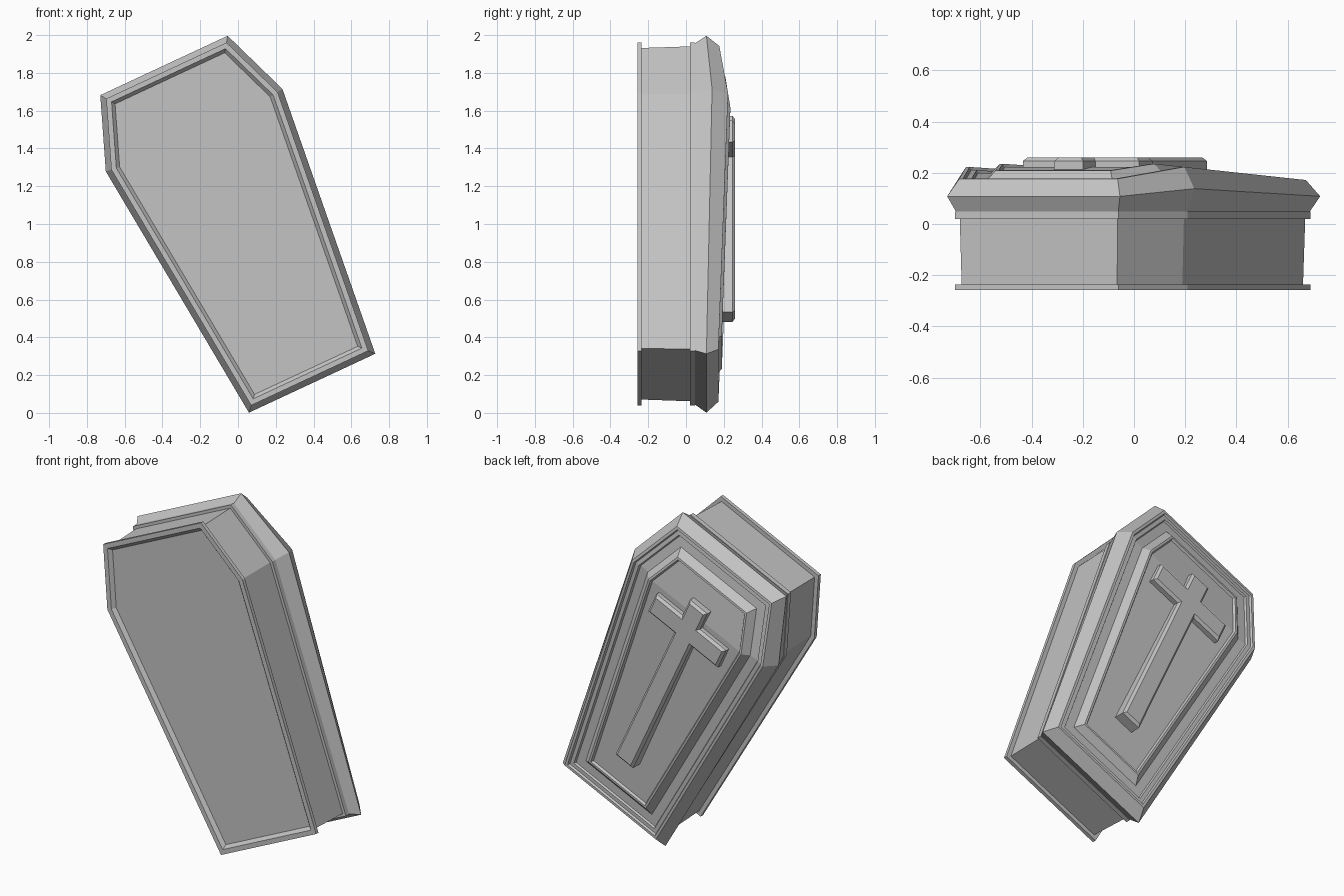
import bpy, bmesh, math
from mathutils import Vector

cube = bpy.data.objects.get("Cube")
if cube:
    bpy.data.objects.remove(cube)

stone = bpy.data.materials.new("plain_grey")
stone.use_nodes = True
GREY = (0.55, 0.55, 0.55, 1)
stone.diffuse_color = GREY
stone.node_tree.nodes["Principled BSDF"].inputs["Base Color"].default_value = GREY

# Outline in the coffin's own upright frame: u across, v along the length
TILT = math.radians(25)
FOOT, SHOULDER, HEAD = -0.018, 1.46, 1.838
half = [(0.369, FOOT), (0.516, SHOULDER), (0.372, HEAD)]
OUTLINE = half + [(-u, v) for u, v in reversed(half)]


def to_world(u, v, y):
    """Lean the upright frame sideways into its final pose."""
    u += 0.4245
    c, s = math.cos(TILT), math.sin(TILT)
    return (c * u - s * v, y, s * u + c * v - 0.006)


def inset(poly, d):
    """Move every edge of a counter-clockwise polygon inward by d."""
    pts = [Vector(p) for p in poly]
    out = []
    for i, p in enumerate(pts):
        a = (p - pts[i - 1]).normalized()
        b = (pts[(i + 1) % len(pts)] - p).normalized()
        na, nb = Vector((-a.y, a.x)), Vector((-b.y, b.x))
        out.append(p + (na + nb) * d / (1 + na.dot(nb)))
    return out


def ridge(v):
    """1 at the shoulder line, falling to 0 at head and foot."""
    if v > SHOULDER:
        return max(0, (HEAD - v) / (HEAD - SHOULDER))
    return max(0, (v - FOOT) / (SHOULDER - FOOT))


def stacked(name, poly, rings, fold=False):
    """Skin rings of (inset, depth, rise at shoulder) and cap both ends."""
    bm = bmesh.new()
    loops = []
    for d, y, rise in rings:
        loops.append([bm.verts.new(to_world(p.x, p.y, y + rise * ridge(p.y)))
                      for p in inset(poly, d)])
    n = len(poly)
    for a, b in zip(loops, loops[1:]):
        for i in range(n):
            j = (i + 1) % n
            bm.faces.new((a[i], a[j], b[j], b[i]))
    for loop in (loops[0], loops[-1]):
        if fold:  # crease the cap along the shoulder line
            bm.faces.new((loop[0], loop[1], loop[4], loop[5]))
            bm.faces.new(loop[1:5])
        else:
            bm.faces.new(loop)
    bmesh.ops.recalc_face_normals(bm, faces=bm.faces)
    mesh = bpy.data.meshes.new(name)
    bm.to_mesh(mesh)
    bm.free()
    mesh.materials.append(stone)
    obj = bpy.data.objects.new(name, mesh)
    bpy.context.collection.objects.link(obj)
    return obj


# Box with a recessed floor panel and a flange at each end
stacked("coffin_box", OUTLINE, [
    (0.075, -0.238, 0), (0.057, -0.258, 0), (0.03, -0.258, 0),
    (0.03, -0.236, 0), (0.054, -0.236, 0), (0.047, 0.02, 0),
    (0.03, 0.02, 0), (0.03, 0.048, 0)])

# Lid: bevelled rim, stepped groove, raised frame and sunken panel
stacked("coffin_lid", OUTLINE, [
    (0.033, 0.048, 0), (0, 0.108, 0.03), (0.045, 0.17, 0.053),
    (0.06, 0.17, 0.053), (0.066, 0.158, 0.053), (0.088, 0.158, 0.053),
    (0.094, 0.147, 0.053), (0.145, 0.147, 0.053), (0.18, 0.183, 0.053),
    (0.192, 0.183, 0.053), (0.2, 0.17, 0.053)], fold=True)

# Chamfered cross on the lid
STEM, ARM = 0.062, 0.25
right = [(STEM, 0.369), (STEM, 1.274), (ARM, 1.274),
         (ARM, 1.4), (STEM, 1.4), (STEM, 1.515)]
cross = right + [(-u, v) for u, v in reversed(right)]
stacked("lid_cross", cross, [(0, 0.175, 0), (0, 0.246, 0), (0.014, 0.26, 0)])
